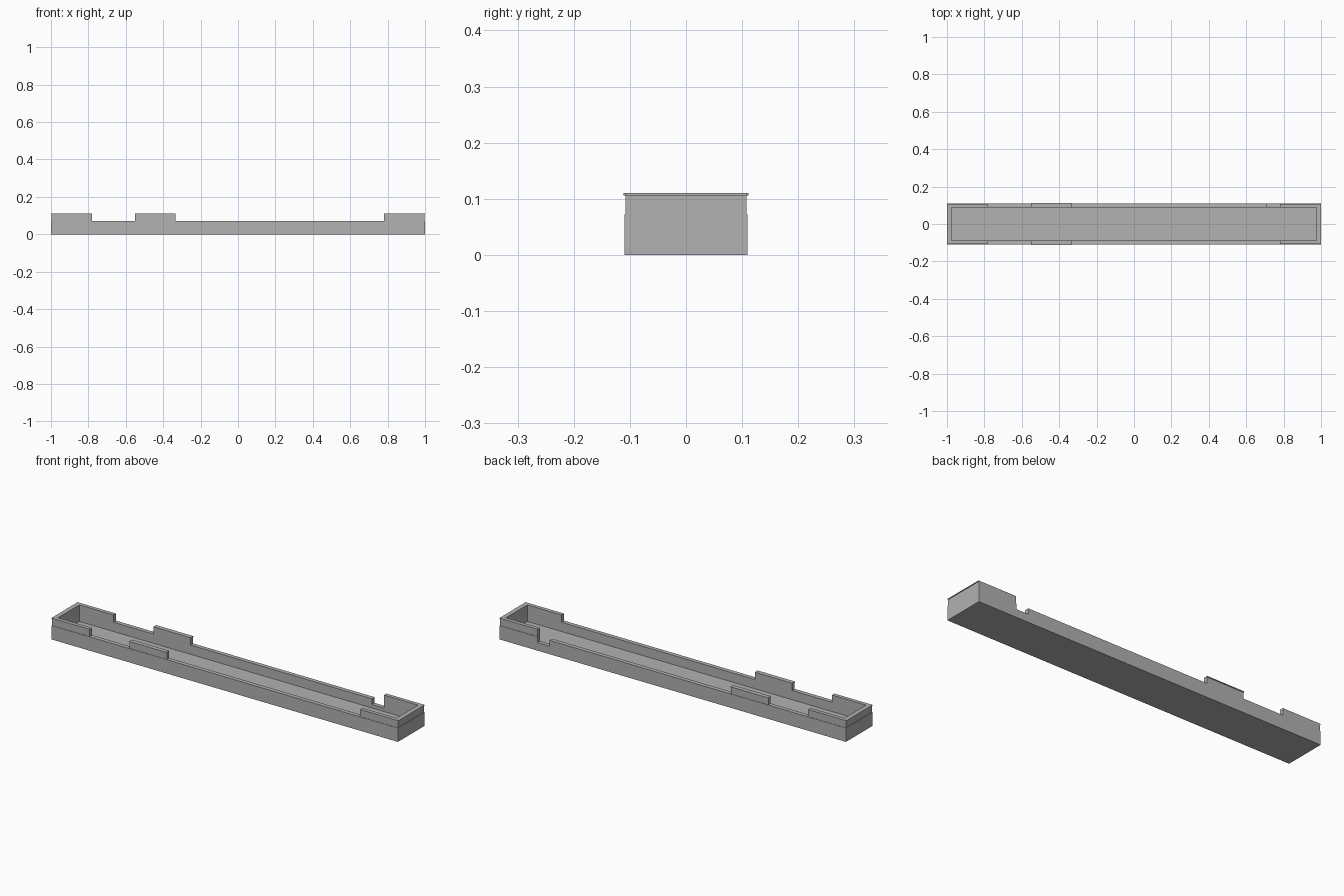
import bpy
import bmesh

if "Cube" in bpy.data.objects:
    bpy.data.objects.remove(bpy.data.objects["Cube"])

GREY = (0.445, 0.445, 0.445, 1)
grey = bpy.data.materials.new("plain grey")
grey.use_nodes = True
grey.diffuse_color = GREY
grey.node_tree.nodes["Principled BSDF"].inputs["Base Color"].default_value = GREY

# Main dimensions
LENGTH, WIDTH = 0.999, 0.110        # outer half sizes
IN_X, IN_Y = 0.976, 0.088           # inner half sizes
FLOOR, WALL, TOP = 0.024, 0.072, 0.110
STEP = 0.002                        # raised parts sit slightly inside the wall
END = 0.78                          # where the raised ends begin
LIP = 0.004
NOTCH_FLOOR = 0.042


def prism(name, outline, z0, z1):
    """Extrude a flat outline from z0 up to z1."""
    bm = bmesh.new()
    face = bm.faces.new([bm.verts.new((x, y, z0)) for x, y in outline])
    out = bmesh.ops.extrude_face_region(bm, geom=[face])
    verts = [v for v in out["geom"] if isinstance(v, bmesh.types.BMVert)]
    bmesh.ops.translate(bm, verts=verts, vec=(0, 0, z1 - z0))
    bmesh.ops.recalc_face_normals(bm, faces=bm.faces)
    mesh = bpy.data.meshes.new(name)
    bm.to_mesh(mesh)
    bm.free()
    mesh.materials.append(grey)
    obj = bpy.data.objects.new(name, mesh)
    bpy.context.collection.objects.link(obj)
    return obj


def box(name, x0, x1, y0, y1, z0, z1):
    return prism(name, [(x0, y0), (x1, y0), (x1, y1), (x0, y1)], z0, z1)


def cut(target, cutter):
    """Subtract a cutter and discard it."""
    mod = target.modifiers.new("cut", "BOOLEAN")
    mod.operation = "DIFFERENCE"
    mod.solver = "EXACT"
    mod.object = cutter
    bpy.context.view_layer.objects.active = target
    bpy.ops.object.modifier_apply(modifier=mod.name)
    bpy.data.objects.remove(cutter)


# Hollow tray with a slot in the back wall
tray = box("tray", -LENGTH, LENGTH, -WIDTH, WIDTH, 0, WALL)
cut(tray, box("cavity", -IN_X, IN_X, -IN_Y, IN_Y, FLOOR, TOP))
cut(tray, box("slot", 0.71, END, IN_Y - 0.01, WIDTH + 0.01, NOTCH_FLOOR, TOP))

ox, oy = LENGTH - STEP, WIDTH - STEP
for side, s in (("left", 1), ("right", -1)):
    # Raised U-shaped end wall
    u_shape = [(END, -oy), (ox, -oy), (ox, oy), (END, oy),
               (END, IN_Y), (IN_X, IN_Y), (IN_X, -IN_Y), (END, -IN_Y)]
    prism(side + "_end_rim", [(s * x, y) for x, y in u_shape], WALL, TOP)
    # Thin catch along the top of the end
    x0, x1 = sorted((s * ox, s * 1.0))
    box(side + "_end_lip", x0, x1, -oy, oy, TOP - LIP, TOP)

for side, s in (("back", 1), ("front", -1)):
    # Raised tab on the long wall, with its catch
    y0, y1 = sorted((s * IN_Y, s * oy))
    box(side + "_tab", -0.55, -0.335, y0, y1, WALL, TOP)
    y0, y1 = sorted((s * oy, s * (WIDTH + 0.0012)))
    box(side + "_tab_lip", -0.55, -0.335, y0, y1, TOP - LIP, TOP)
